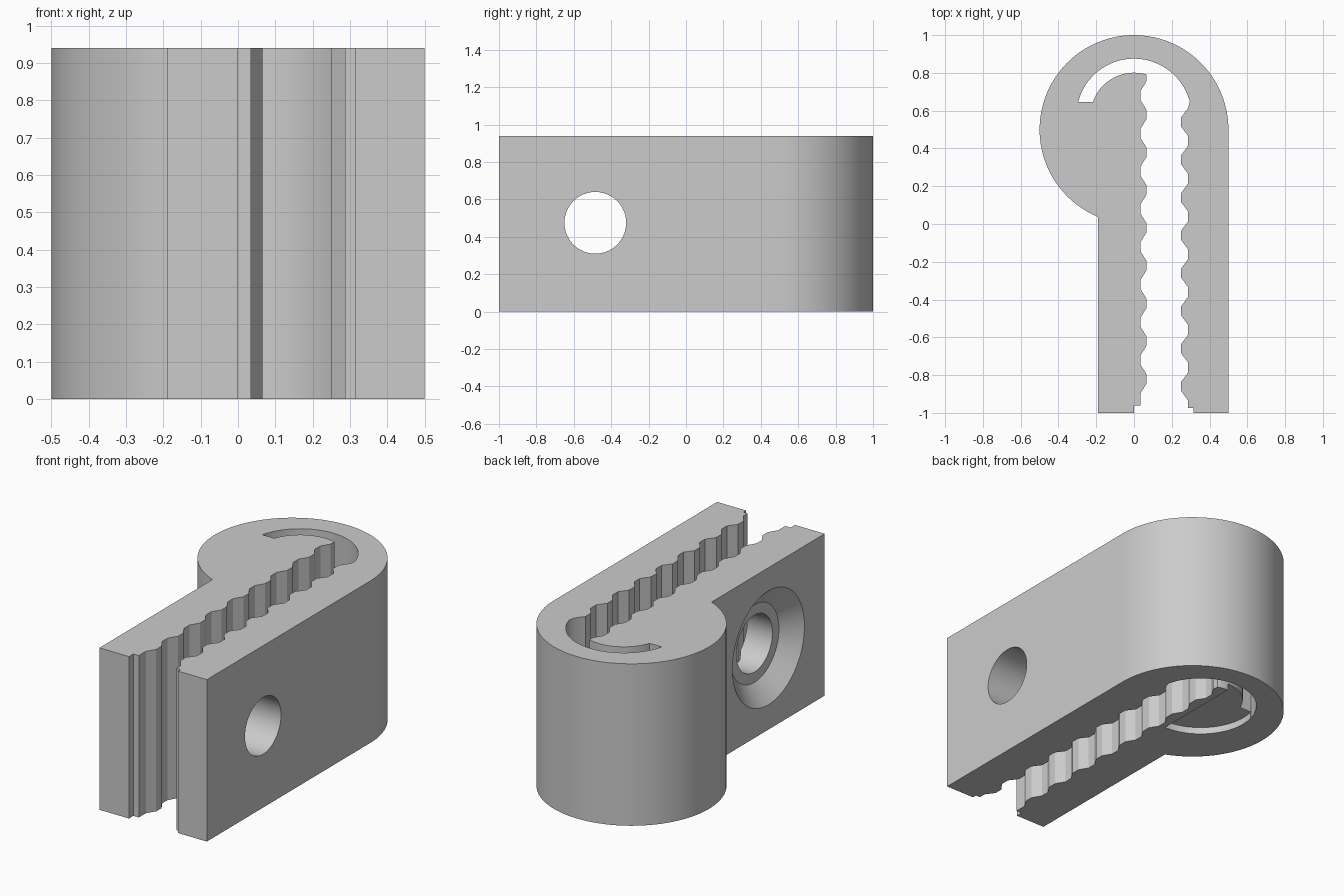
import bpy, bmesh
from math import cos, sin, atan2, pi
from mathutils import Matrix

cube = bpy.data.objects.get("Cube")
if cube:
    bpy.data.objects.remove(cube)

HEIGHT = 0.94
grey = bpy.data.materials.new("plain_grey")
grey.use_nodes = True
colour = (0.6, 0.6, 0.6, 1)
grey.diffuse_color = colour
grey.node_tree.nodes["Principled BSDF"].inputs["Base Color"].default_value = colour


def arc(centre, start, end, steps):
    """Points on a circle about centre, from start to just short of or past a half turn."""
    r = ((start[0] - centre[0]) ** 2 + (start[1] - centre[1]) ** 2) ** 0.5
    a, b = (atan2(p[1] - centre[1], p[0] - centre[0]) for p in (start, end))
    return [(centre[0] + r * cos(a + (b - a) * i / steps),
             centre[1] + r * sin(a + (b - a) * i / steps)) for i in range(steps + 1)]


def teeth(valley, peak, first, count):
    """Flat-topped teeth running toward +y."""
    points = []
    for i in range(count):
        y = first + 0.2 * i
        points += [(valley, y - 0.075), (peak, y - 0.025), (peak, y + 0.025), (valley, y + 0.075)]
    return points


def prism(name, points, z0, z1):
    bm = bmesh.new()
    face = bm.faces.new([bm.verts.new((x, y, z0)) for x, y in points])
    top = bmesh.ops.extrude_face_region(bm, geom=[face])["geom"]
    verts = [v for v in top if isinstance(v, bmesh.types.BMVert)]
    bmesh.ops.translate(bm, verts=verts, vec=(0, 0, z1 - z0))
    bmesh.ops.recalc_face_normals(bm, faces=bm.faces[:])
    return finish(name, bm)


def finish(name, bm):
    mesh = bpy.data.meshes.new(name)
    bm.to_mesh(mesh)
    bm.free()
    mesh.materials.append(grey)
    obj = bpy.data.objects.new(name, mesh)
    bpy.context.collection.objects.link(obj)
    return obj


def bore(name, x0, x1, r0, r1):
    """Round or tapered cutter along x at the bolt position."""
    bm = bmesh.new()
    place = Matrix.Translation(((x0 + x1) / 2, -0.485, 0.475)) @ Matrix.Rotation(pi / 2, 4, "Y")
    bmesh.ops.create_cone(bm, cap_ends=True, segments=64, radius1=r0, radius2=r1,
                          depth=x1 - x0, matrix=place)
    return finish(name, bm)


def cut(target, cutter):
    mod = target.modifiers.new("cut", "BOOLEAN")
    mod.operation = "DIFFERENCE"
    mod.object = cutter
    bpy.context.view_layer.objects.active = target
    bpy.ops.object.modifier_apply(modifier=mod.name)
    bpy.data.objects.remove(cutter)


# Clamp outline: outer wall, round head, thin jaw, teeth, curved slot, thick jaw teeth
head, slot = (0, 0.5), (0, 0.57)
outer = [(0.5 * cos(a), 0.5 + 0.5 * sin(a))
         for a in [i / 64 * (pi + 1.18) for i in range(65)]]
left_jaw = [(-0.19, -1), (0, -1), (0, -0.96), (0.035, -0.96)]
left_jaw += teeth(0.035, 0.066, -0.82, 8) + [(0.035, 0.705), (0.066, 0.755), (0.066, 0.79)]
slot_inner = arc(slot, (0.06, 0.793), (-0.217, 0.645), 20)
slot_outer = arc(slot, (-0.296, 0.645), (0.285, 0.645), 32)
right_jaw = teeth(0.287, 0.25, -0.86, 8)[::-1]
right_jaw += [(0.287, -0.975), (0.315, -0.975), (0.315, -1), (0.5, -1)]
clamp = prism("clamp_body",
              outer + left_jaw + slot_inner + slot_outer + right_jaw, 0, HEIGHT)

# Bolt hole with a countersunk seat on the outer face of the thin jaw
cut(clamp, bore("bolt_hole", -0.6, 0.8, 0.165, 0.165))
slope = (0.33 - 0.225) / 0.09
cut(clamp, bore("countersink", -0.2, -0.1, 0.33 + 0.01 * slope, 0.225))

# Shallow half-round recess under the head
half_disc = [(slot[0] + 0.305 * cos(pi / 2 + pi * i / 32),
              slot[1] + 0.305 * sin(pi / 2 + pi * i / 32)) for i in range(33)]
cut(clamp, prism("underside_recess", half_disc, -0.1, 0.04))

bpy.ops.object.select_all(action="DESELECT")
clamp.select_set(True)
bpy.context.view_layer.objects.active = clamp
bpy.ops.object.shade_smooth_by_angle(angle=pi / 6)
